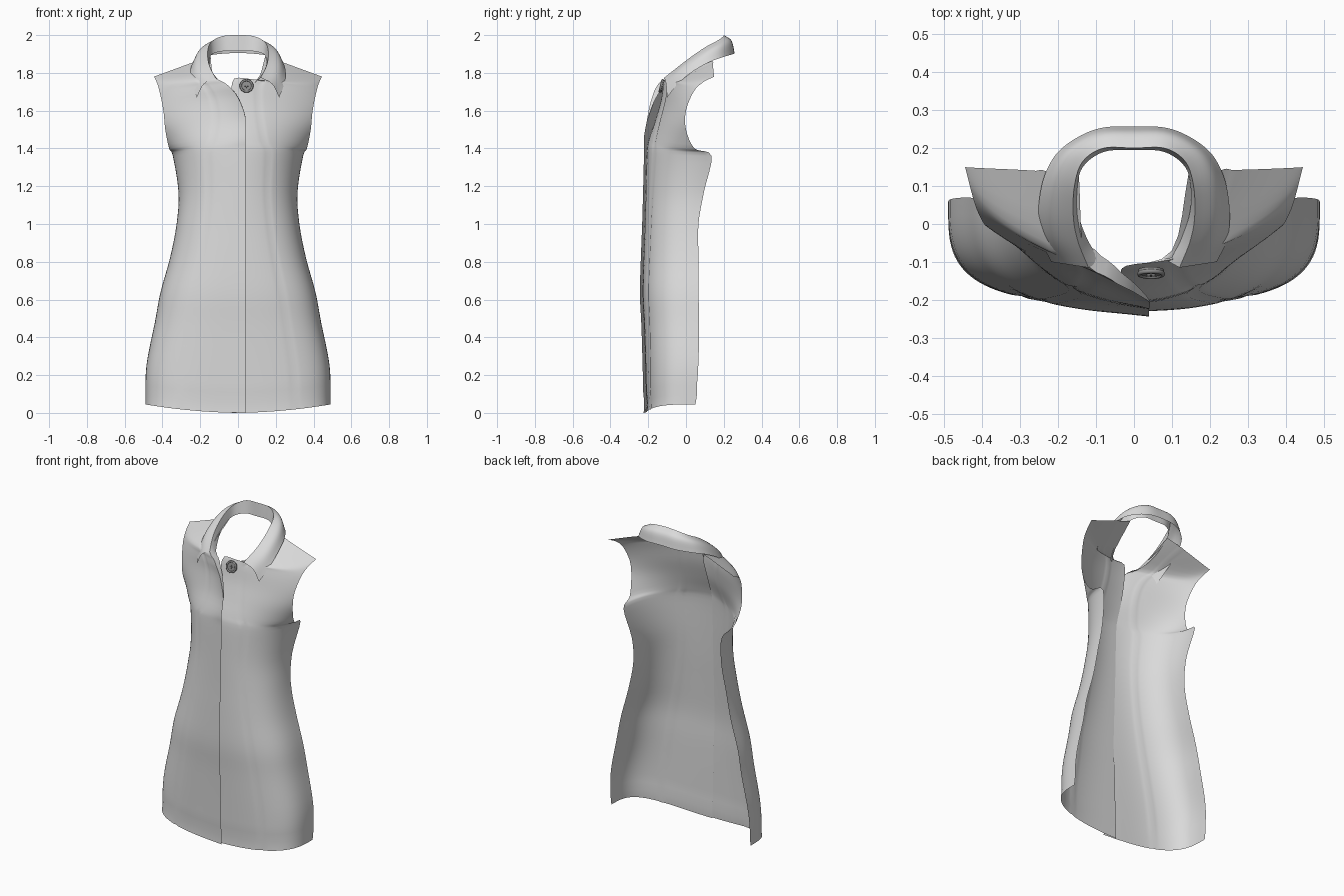
import bpy, math
from mathutils import Vector, Matrix

cube = bpy.data.objects.get("Cube")
if cube:
    bpy.data.objects.remove(cube)


def make_material(name, value):
    mat = bpy.data.materials.new(name)
    mat.use_nodes = True
    colour = (value, value, value, 1)
    mat.diffuse_color = colour
    mat.node_tree.nodes["Principled BSDF"].inputs["Base Color"].default_value = colour
    return mat


cloth = make_material("light grey cloth", 0.7)
horn = make_material("dark grey button", 0.26)


def smooth_path(points, steps):
    """Resample control points with a Catmull-Rom spline."""
    pts = [Vector(p) for p in points]
    pts = [2 * pts[0] - pts[1]] + pts + [2 * pts[-1] - pts[-2]]
    path = []
    for a, b, c, d in zip(pts, pts[1:], pts[2:], pts[3:]):
        for i in range(steps):
            t = i / steps
            path.append(b + (c - a) * t / 2 + (a - 2.5 * b + 2 * c - d / 2) * t**2
                        + (3 * b - a - 3 * c + d) * t**3 / 2)
    return path + [pts[-2]]


def finish(obj, mat):
    obj.data.materials.append(mat)
    bpy.ops.object.select_all(action="DESELECT")
    obj.select_set(True)
    bpy.context.view_layer.objects.active = obj
    bpy.ops.object.shade_smooth_by_angle(angle=math.radians(50))
    return obj


def make_sheet(name, rows, mat, flip=False):
    """Skin a grid of points, given as rows of equal length."""
    n = len(rows[0])
    faces = []
    for r in range(len(rows) - 1):
        for c in range(n - 1):
            quad = (r * n + c, r * n + c + 1, (r + 1) * n + c + 1, (r + 1) * n + c)
            faces.append(quad[::-1] if flip else quad)
    mesh = bpy.data.meshes.new(name)
    mesh.from_pydata([p for row in rows for p in row], [], faces)
    obj = bpy.data.objects.new(name, mesh)
    bpy.context.collection.objects.link(obj)
    return finish(obj, mat)


# Side seam, armhole and shoulder tip, from the hem upwards
outer_edge = [(.49, .05, .045), (.485, .065, .25), (.44, .07, .48), (.41, .066, .64),
              (.36, .066, .82), (.325, .066, 1), (.315, .095, 1.17), (.345, .135, 1.36),
              (.365, .045, 1.4), (.385, 0, 1.5), (.395, 0, 1.6), (.415, .04, 1.7),
              (.43, .09, 1.75), (.445, .15, 1.78)]
# Front opening, continued by the two different necklines
opening = [(-.21, 0), (-.215, .22), (-.222, .46), (-.23, .63), (-.225, .82),
           (-.218, 1), (-.213, 1.18), (-.207, 1.38), (-.195, 1.45)]
left_neck = [(-.04, -.165, 1.54), (-.035, -.133, 1.65), (-.02, -.11, 1.77),
             (.1, -.07, 1.765), (.145, .14, 1.89)]
right_neck = [(-.04, -.15, 1.56), (0, -.117, 1.67), (.06, -.105, 1.74),
              (.13, -.07, 1.785), (.145, .14, 1.89)]
COLUMNS = 28
STEPS = 4
ARMPIT = 7 * STEPS
OVERLAP = -.04


def front_panel(name, side, neck, lift, lapel):
    inner = smooth_path([(OVERLAP, y, z) for y, z in opening] + neck, STEPS)
    outer = smooth_path(outer_edge, STEPS)
    rows = []
    for r, (a, b) in enumerate(zip(inner, outer)):
        t = r / (len(inner) - 1)
        # Boxy section at the hem, rounder towards the shoulder
        power = 2 / (3.4 - 2.1 * t)
        # The armhole cuts the section short of the side seam depth
        back = max(b.y, .137) if r >= ARMPIT else b.y
        cut = max(back - b.y, 0) / (back - a.y)
        end = math.acos(min(cut ** (1 / power), 1))
        reach = math.sin(end) ** power
        # The lapel rolls forward beside the opening
        roll_out = lift + lapel * max(0, math.sin(math.tau * (t - .5))) ** 3
        row = []
        for c in range(COLUMNS + 1):
            angle = c / COLUMNS * end
            s = math.sin(angle) ** power / reach
            k = max(math.cos(angle), 0) ** power
            point = Vector((a.x + (b.x - a.x) * s, back + (a.y - back) * k,
                            a.z + (b.z - a.z) * s ** (2 - t)))
            point.y -= roll_out * max(1 - s, 0) ** 4
            # Pressed lines of the princess seam and the hem stitching
            if c == COLUMNS // 3 or r == 1:
                point.y += .004
            point.x *= side
            row.append(point)
        rows.append(row)
    make_sheet(name, rows, cloth, flip=side < 0)
    return [row[0] for row in rows]


front_panel("left_front_panel", 1, left_neck, 0, 0)
right_edge = front_panel("right_front_panel", -1, right_neck, .014, .05)

# Facing turned back from the rolled lapel edge, widening upwards
lapel_edge = right_edge[9 * STEPS:12 * STEPS]
facing = [(p, p + Vector((.01, .05, -.01)) * i / len(lapel_edge))
          for i, p in enumerate(lapel_edge, 1)]
make_sheet("lapel_facing", facing, cloth)

# Collar: roll line, free edge and stand, from centre back to the left tip
roll = [(0, .2, 2), (.08, .2, 1.995), (.135, .165, 1.97), (.157, .1, 1.935),
        (.16, .02, 1.88), (.148, -.045, 1.83), (.12, -.115, 1.775)]
free_edge = [(0, .257, 1.905), (.1, .25, 1.9), (.19, .2, 1.885), (.235, .13, 1.86),
             (.252, .04, 1.81), (.246, -.04, 1.745), (.218, -.1, 1.67)]
stand_foot = [(0, .195, 1.915), (.08, .19, 1.915), (.135, .15, 1.9), (.15, .09, 1.87),
              (.145, .02, 1.82), (.118, -.05, 1.77), (.085, -.095, 1.745)]


def both_sides(half):
    mirrored = [(-x, y, z) for x, y, z in half[:0:-1]]
    return smooth_path(mirrored + half, 5)


collar_rows = []
for foot, top, edge in zip(both_sides(stand_foot), both_sides(roll), both_sides(free_edge)):
    # The fall bows outwards between the roll line and its free edge
    out = Vector((edge.x - top.x, edge.y - top.y, 0)).normalized()
    fall = (top + edge) / 2 + out * .012 + Vector((0, 0, .018))
    collar_rows.append([foot, (foot + top) / 2] + smooth_path([top, fall, edge], 5))
make_sheet("collar", collar_rows, cloth, flip=True)

# Neck button: disc, raised rim and crossed thread, tilted to the chest
tilt = Matrix.Translation((.045, -.127, 1.73)) @ Matrix.Rotation(math.radians(76), 4, "X")


def place(name, offset=(0, 0, 0)):
    obj = bpy.context.object
    obj.name = name
    obj.matrix_world = tilt @ Matrix.Translation(offset)
    return finish(obj, horn)


bpy.ops.mesh.primitive_cylinder_add(vertices=32, radius=.034, depth=.012)
place("button_disc")
bpy.ops.mesh.primitive_torus_add(major_radius=.031, minor_radius=.006,
                                 major_segments=32, minor_segments=8)
place("button_rim", (0, 0, .005))
for name, length, width in (("thread_across", .022, .005), ("thread_upright", .005, .022)):
    bpy.ops.mesh.primitive_cube_add(size=1)
    bpy.context.object.data.transform(Matrix.Diagonal((length, width, .005, 1)))
    place(name, (0, 0, .008))
